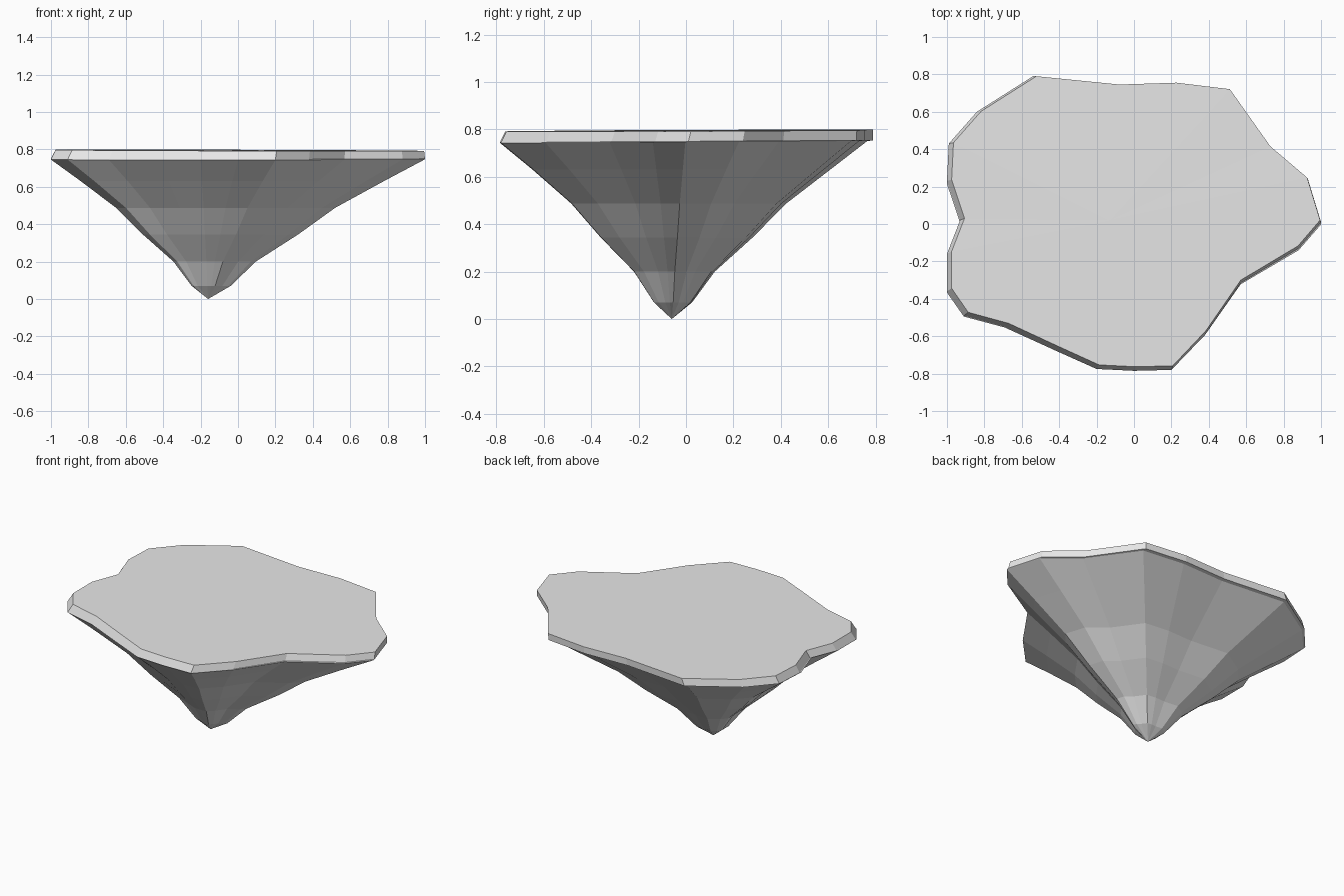
import bpy
import bmesh
from mathutils import Vector

# Remove only the default cube
default_cube = bpy.data.objects.get("Cube")
if default_cube:
    bpy.data.objects.remove(default_cube, do_unlink=True)

# Plain stone colour shared by all parts
stone = bpy.data.materials.new("grey_stone")
stone.use_nodes = True
stone_colour = (0.8, 0.8, 0.8, 1)
stone.diffuse_color = stone_colour
stone.node_tree.nodes["Principled BSDF"].inputs["Base Color"].default_value = stone_colour

# Irregular shoreline, counter-clockwise from the left tip
OUTLINE = [
    (1, .01), (.93, .24), (.73, .41), (.51, .72), (.22, .755), (-.09, .745),
    (-.54, .79), (-.84, .6), (-.99, .43), (-1, .23), (-.93, .02),
    (-1, -.16), (-1, -.36), (-.91, -.49), (-.69, -.55), (-.42, -.675),
    (-.2, -.775), (0, -.785), (.2, -.78), (.38, -.59), (.57, -.315), (.88, -.13),
]
APEX = Vector((-.16, -.06, 0))
TOP_CENTRE = Vector((-.13, .02, .796))


def rim_top(x, y):
    """Upper edge, leaning inward at the front and right."""
    return Vector((x * .985 + .01, y * .986 + .011, .795 - .003 * x + .004 * y))


def rim_bottom(x, y):
    return Vector((x, y, .75 + .005 * y))


def cone_top(x, y):
    """Upper edge of the underside, tucked beneath the rim at the back."""
    return Vector((x, y * .984 - .0125, .747 + .005 * y))


def add_ring(bm, points):
    return [bm.verts.new(p) for p in points]


def bridge(bm, lower, upper):
    count = len(lower)
    for i in range(count):
        j = (i + 1) % count
        bm.faces.new((lower[i], lower[j], upper[j], upper[i]))


def fan(bm, ring, tip, upward):
    centre = bm.verts.new(tip)
    for a, b in zip(ring, ring[1:] + ring[:1]):
        bm.faces.new((a, b, centre) if upward else (b, a, centre))


def finish(bm, name):
    mesh = bpy.data.meshes.new(name)
    bm.to_mesh(mesh)
    bm.free()
    mesh.materials.append(stone)
    part = bpy.data.objects.new(name, mesh)
    bpy.context.collection.objects.link(part)
    return part


# Flat plateau with its bevelled rim and narrow lower lip
bm = bmesh.new()
upper = add_ring(bm, [rim_top(x, y) for x, y in OUTLINE])
lower = add_ring(bm, [rim_bottom(x, y) for x, y in OUTLINE])
lip = add_ring(bm, [cone_top(x, y) for x, y in OUTLINE])
bridge(bm, lip, lower)
bridge(bm, lower, upper)
fan(bm, upper, TOP_CENTRE, True)
finish(bm, "plateau")

# Rocky underside: the outline shrinks toward the apex in faceted bands
BANDS = [(.81, .63), (.585, .487), (.415, .345), (.22, .2), (.104, .07)]
bm = bmesh.new()
previous = add_ring(bm, [cone_top(x, y) for x, y in OUTLINE])
for scale, height in BANDS:
    points = []
    for x, y in OUTLINE:
        p = APEX.lerp(cone_top(x, y), scale)
        p.z = height
        points.append(p)
    ring = add_ring(bm, points)
    bridge(bm, ring, previous)
    previous = ring
fan(bm, previous, APEX, False)
finish(bm, "rocky_underside")
